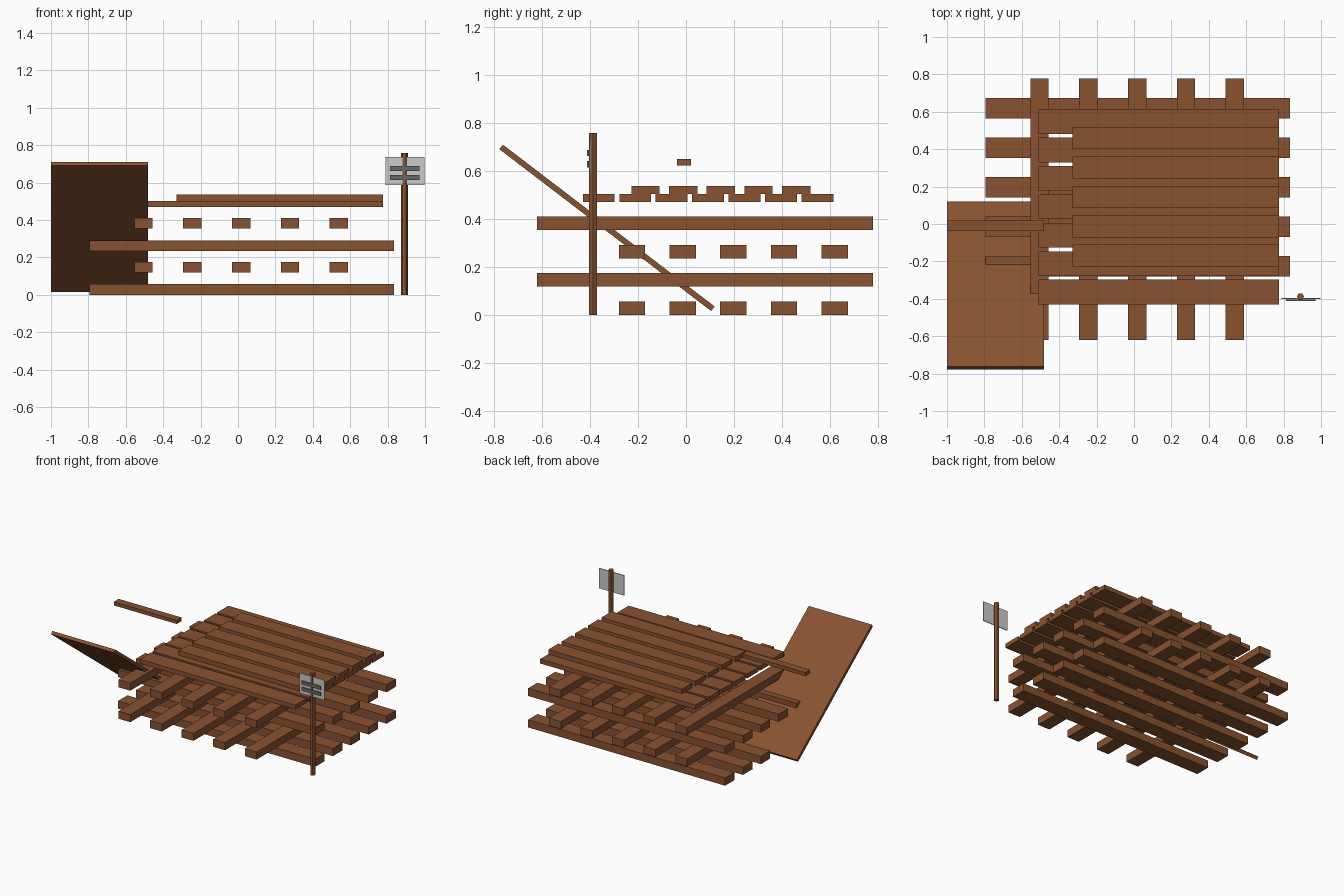
import bpy
import math

cube = bpy.data.objects.get("Cube")
if cube:
    bpy.data.objects.remove(cube, do_unlink=True)


def make_material(name, rgb):
    mat = bpy.data.materials.new(name)
    mat.use_nodes = True
    color = (*rgb, 1.0)
    mat.diffuse_color = color
    mat.node_tree.nodes["Principled BSDF"].inputs["Base Color"].default_value = color
    return mat


wood = make_material("brown wood", (0.25, 0.085, 0.03))
pale = make_material("pale grey", (0.6, 0.6, 0.57))
slate = make_material("dark grey", (0.13, 0.14, 0.15))


def box(name, x, y, z, mat=wood):
    """Box spanning the given (low, high) range on each axis."""
    spans = (x, y, z)
    bpy.ops.mesh.primitive_cube_add(size=1, location=[(a + b) / 2 for a, b in spans])
    obj = bpy.context.object
    obj.name = name
    obj.scale = [b - a for a, b in spans]
    bpy.ops.object.transform_apply(location=False, rotation=False, scale=True)
    obj.data.materials.append(mat)
    return obj


# Crossed layers of stacked beams
for base in (0.0, 0.235):
    for i in range(5):
        y = -0.28 + 0.211 * i
        box("long_beam", (-0.795, 0.833), (y, y + 0.11), (base, base + 0.057))
        x = -0.554 + 0.261 * i
        box("cross_beam", (x, x + 0.098), (-0.62, 0.778),
            (base + 0.119, base + 0.175))

# Two layers of deck planks
for i in range(7):
    y = -0.43 + 0.152 * i
    box("lower_plank", (-0.51, 0.775), (y, y + 0.132), (0.47, 0.503))
for i in range(5):
    y = -0.228 + 0.157 * i
    box("upper_plank", (-0.33, 0.775), (y, y + 0.118), (0.503, 0.537))

# Sloping board and the loose bar above it
ramp = box("sloping_board", (-1.0, -0.48), (-0.884, 0.226), (0.351, 0.375))
ramp.rotation_euler.x = -math.atan2(0.674, 0.882)
box("loose_bar", (-1.0, -0.48), (-0.037, 0.02), (0.623, 0.65))

# Six-sided sign post
bpy.ops.mesh.primitive_cylinder_add(vertices=6, radius=0.019, depth=0.758,
                                    location=(0.89, -0.388, 0.379),
                                    rotation=(0, 0, math.radians(30)))
post = bpy.context.object
post.name = "sign_post"
post.data.materials.append(wood)

# Sign plate with two raised stripes
box("sign_plate", (0.788, 0.998), (-0.402, -0.396), (0.587, 0.737), pale)
for z in (0.615, 0.662):
    box("sign_stripe", (0.813, 0.97), (-0.412, -0.405), (z, z + 0.026), slate)
